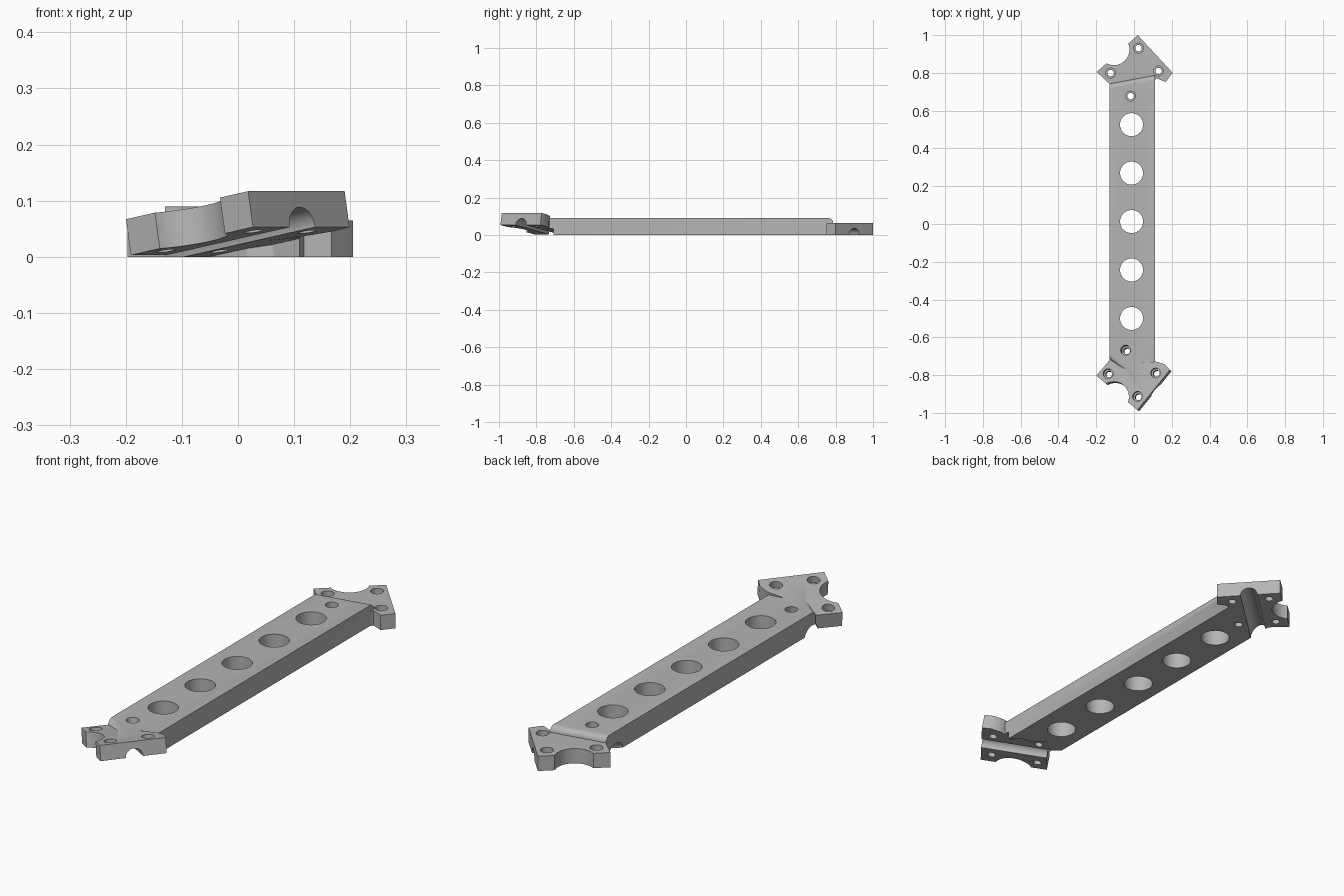
import bpy, bmesh
from math import radians
from mathutils import Matrix, Vector

cube = bpy.data.objects.get("Cube")
if cube:
    bpy.data.objects.remove(cube)

gray = bpy.data.materials.new("plain gray")
gray.use_nodes = True
gray.diffuse_color = (0.46, 0.46, 0.46, 1)
gray.node_tree.nodes["Principled BSDF"].inputs["Base Color"].default_value = gray.diffuse_color

THICK = 0.065      # head plate thickness
BEAM_TOP = 0.09


def finish(name, bm, matrix=Matrix()):
    bmesh.ops.recalc_face_normals(bm, faces=bm.faces)
    mesh = bpy.data.meshes.new(name)
    bm.to_mesh(mesh)
    bm.free()
    mesh.transform(matrix)
    mesh.materials.append(gray)
    ob = bpy.data.objects.new(name, mesh)
    bpy.context.collection.objects.link(ob)
    return ob


def prism(name, outline, z0, z1, matrix=Matrix(), round_rule=None):
    """Extrude a plan outline; optionally round some of its top edges."""
    bm = bmesh.new()
    face = bm.faces.new([bm.verts.new((x, y, z0)) for x, y in outline])
    ext = bmesh.ops.extrude_face_region(bm, geom=[face])
    for v in ext["geom"]:
        if isinstance(v, bmesh.types.BMVert):
            v.co.z = z1
    bmesh.ops.recalc_face_normals(bm, faces=bm.faces)
    if round_rule:
        edges = [e for e in bm.edges if all(v.co.z > z1 - 1e-5 for v in e.verts)
                 and round_rule(*(v.co for v in e.verts))]
        bmesh.ops.bevel(bm, geom=edges, offset=0.025, segments=6, profile=0.5,
                        affect='EDGES')
    return finish(name, bm, matrix)


def rod(start, end, radius, matrix=Matrix()):
    """Cylinder between two points, used as a cutter."""
    a, b = Vector(start), Vector(end)
    turn = (b - a).to_track_quat('Z', 'Y').to_matrix().to_4x4()
    bm = bmesh.new()
    bmesh.ops.create_cone(bm, cap_ends=True, segments=48, radius1=radius, radius2=radius,
                          depth=(b - a).length,
                          matrix=Matrix.Translation((a + b) / 2) @ turn)
    return finish("cutter", bm, matrix)


def boolean(target, other, operation='DIFFERENCE'):
    other.hide_render = True
    mod = target.modifiers.new("boolean", 'BOOLEAN')
    mod.operation, mod.solver, mod.object = operation, 'EXACT', other
    bpy.context.view_layer.objects.active = target
    bpy.ops.object.modifier_apply(modifier=mod.name)
    bpy.data.objects.remove(other)


def screw_hole(target, x, y, top, matrix=Matrix()):
    """Through hole with a wider counterbore from the top."""
    boolean(target, rod((x, y, top - 0.2), (x, y, top + 0.1), 0.017, matrix))
    boolean(target, rod((x, y, top - 0.03), (x, y, top + 0.1), 0.026, matrix))


# Tilted frame of the front head: the plan is kept, the plate leans 10 degrees
tip = Vector((0.018, -0.985, 0.117))
along = Vector((0.63, 0.777, 0))            # along the outer clamping face
outward = Vector((0.777, -0.63, 0))         # out of that face
tilt = (Matrix.Translation(tip) @ Matrix.Rotation(radians(-10), 4, along)
        @ Matrix.Translation((-tip.x, -tip.y, 0)))

# Beam with slanted, rounded ends
beam = prism("clamp_bar", [(-0.13, 0.742), (-0.13, -0.715), (0.0, -0.815),
                           (0.04, -0.745), (0.11, -0.73), (0.11, 0.787)],
             0, BEAM_TOP,
             round_rule=lambda a, b: min(a.y, b.y) > 0.7
             or (max(a.y, b.y) < -0.7 and max(a.x, b.x) < 0.01))

# Clear the beam below the tilted plate
right = Vector((0.19, -0.772, 0))
root = Vector((tip.x, tip.y, 0))
clear = [root + outward * 0.1 - along * 0.1, right + outward * 0.1,
         right - outward * 0.18, right - outward * 0.22 - along * 0.025,
         right - outward * 0.4 - along * 0.03, root - outward * 0.4 - along * 0.1]
boolean(beam, prism("cutter", [p.xy for p in clear], -THICK - 0.2, -THICK, tilt))

# Back head: flat plate with a round notch
back = prism("back_head", [(0.02, 1.0), (0.205, 0.8), (0.167, 0.752), (0.118, 0.772),
                           (0.09, 0.72), (-0.1, 0.71), (-0.13, 0.742), (-0.197, 0.805)],
             0, THICK)
boolean(back, rod((-0.106, 0.923, -0.1), (-0.106, 0.923, 0.2), 0.082))

# Front head: tilted plate with a round notch
front = prism("front_head", [tip.xy, right.xy, (0.16, -0.742), (0.115, -0.727),
                             (0.045, -0.735), (0.02, -0.65), (-0.04, -0.61),
                             (-0.13, -0.715), (-0.203, -0.8)],
              -THICK, 0, tilt)
boolean(front, rod((-0.11, -0.915, -0.2), (-0.11, -0.915, 0.1), 0.082, tilt))

boolean(beam, back, 'UNION')
boolean(beam, front, 'UNION')

# Half-round channels under both heads
boolean(beam, rod((0.185, 0.968, 0), (-0.25, 0.562, 0), 0.036))
mid = Vector((0.11, -0.879, -THICK))
boolean(beam, rod(mid + outward * 0.1, mid - outward * 0.42, 0.036, tilt))

# Row of lightening holes
for i in range(5):
    y = 0.526 - 0.2565 * i
    boolean(beam, rod((-0.013, y, -0.1), (-0.013, y, 0.2), 0.061))

# Screw holes
for x, y in [(0.024, 0.931), (0.13, 0.81), (-0.124, 0.799)]:
    screw_hole(beam, x, y, THICK)
screw_hole(beam, -0.018, 0.677, BEAM_TOP)
for x, y in [(0.018, -0.912), (0.114, -0.788), (-0.14, -0.79), (-0.045, -0.667)]:
    screw_hole(beam, x, y, 0, tilt)

bpy.ops.object.select_all(action='DESELECT')
beam.select_set(True)
bpy.context.view_layer.objects.active = beam
bpy.ops.object.shade_smooth_by_angle(angle=radians(30))
